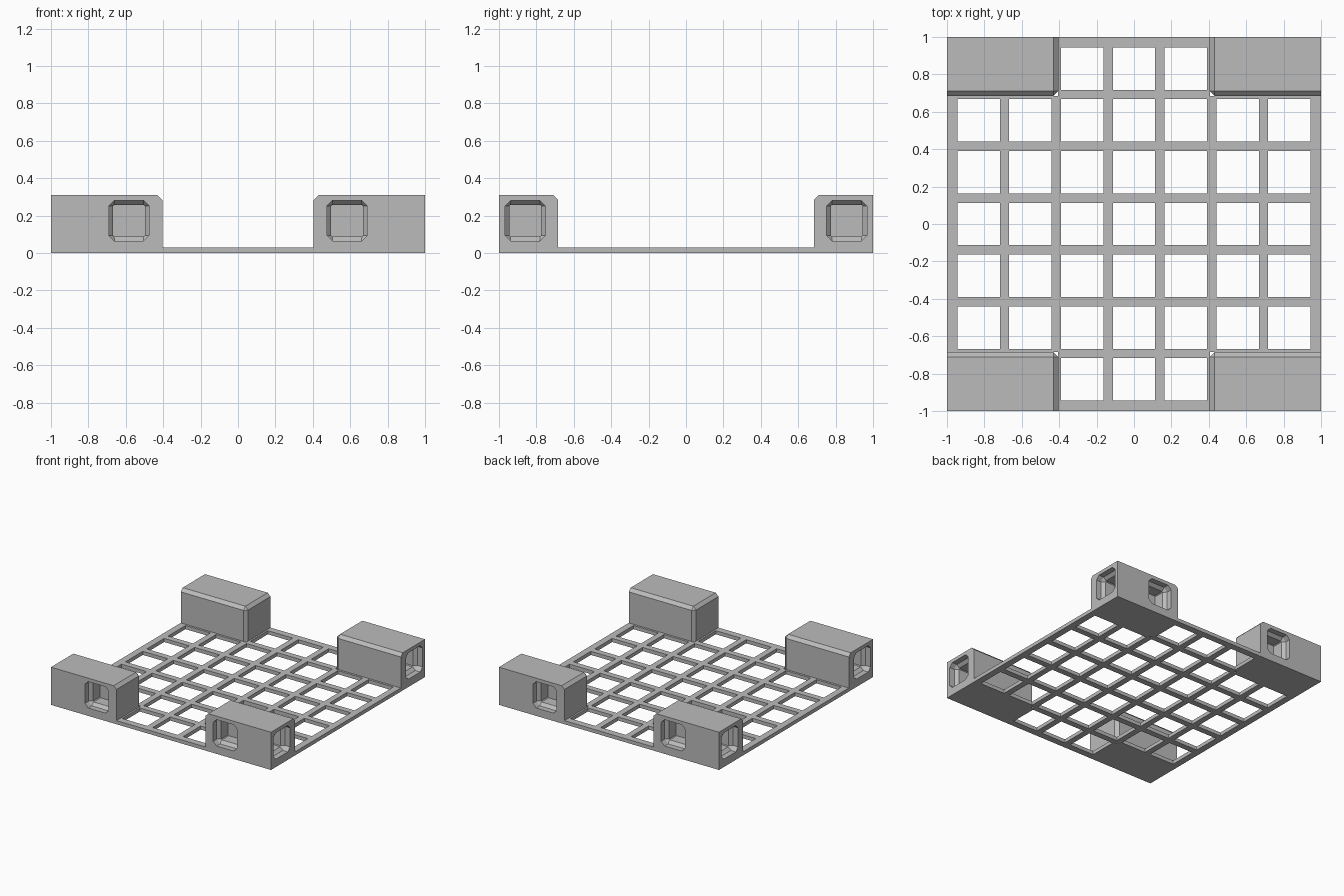
import bpy, bmesh
from mathutils import Matrix, Vector

old = bpy.data.objects.get("Cube")
if old:
    bpy.data.objects.remove(old)

PLATE, HEIGHT = 0.03, 0.31       # thickness of the lattice, height of the corners
BX, BY = 0.405, 0.685            # inner limits of the corner blocks
PITCH, HALF = 0.277, 0.1135      # lattice spacing and half opening

grey = bpy.data.materials.new("light_grey")
grey.use_nodes = True
colour = (0.5, 0.5, 0.5, 1)
grey.diffuse_color = colour
grey.node_tree.nodes["Principled BSDF"].inputs["Base Color"].default_value = colour


def make_object(name, bm):
    mesh = bpy.data.meshes.new(name)
    bm.to_mesh(mesh)
    bm.free()
    mesh.materials.append(grey)
    obj = bpy.data.objects.new(name, mesh)
    bpy.context.collection.objects.link(obj)
    return obj


# Lattice plate: square openings, with the four corners left to the blocks
def is_opening(v):
    return any(abs(v - k * PITCH) < HALF for k in range(-3, 4))


def grid_lines(limit):
    edges = [k * PITCH + s * HALF for k in range(-3, 4) for s in (-1, 1)]
    return sorted(edges + [-1, 1, -limit, limit])


bm = bmesh.new()
xs, ys = grid_lines(BX), grid_lines(BY)
for x0, x1 in zip(xs, xs[1:]):
    for y0, y1 in zip(ys, ys[1:]):
        cx, cy = (x0 + x1) / 2, (y0 + y1) / 2
        in_corner = abs(cx) > BX and abs(cy) > BY
        if in_corner or (is_opening(cx) and is_opening(cy)):
            continue
        bm.faces.new([bm.verts.new((x, y, 0)) for x, y in
                      ((x0, y0), (x1, y0), (x1, y1), (x0, y1))])
bmesh.ops.remove_doubles(bm, verts=bm.verts, dist=0.0001)
top = bmesh.ops.extrude_face_region(bm, geom=bm.faces[:], use_keep_orig=True)["geom"]
bmesh.ops.translate(bm, vec=(0, 0, PLATE),
                    verts=[g for g in top if isinstance(g, bmesh.types.BMVert)])
bmesh.ops.recalc_face_normals(bm, faces=bm.faces)
bmesh.ops.dissolve_limit(bm, angle_limit=0.01, verts=bm.verts, edges=bm.edges)
make_object("lattice_plate", bm)


# Socket cutter: octagonal mouth tapering to a square recess
def socket_cutter(name, centre, inward):
    bm = bmesh.new()
    inward = Vector(inward)
    side = inward.cross(Vector((0, 0, 1)))
    rings = []
    for depth, half, cut in ((-0.02, 0.108, 0.03), (0.045, 0.108, 0.03),
                             (0.07, 0.085, 0.006), (0.16, 0.085, 0.006)):
        ring, k = [], half - cut
        for a, b in ((k, half), (half, k), (half, -k), (k, -half),
                     (-k, -half), (-half, -k), (-half, k), (-k, half)):
            ring.append(bm.verts.new(Vector(centre) + inward * depth
                                     + side * a + Vector((0, 0, b))))
        rings.append(ring)
    for r0, r1 in zip(rings, rings[1:]):
        for i in range(8):
            j = (i + 1) % 8
            bm.faces.new((r0[i], r0[j], r1[j], r1[i]))
    bm.faces.new(rings[0])
    bm.faces.new(rings[-1])
    bmesh.ops.recalc_face_normals(bm, faces=bm.faces)
    obj = make_object(name, bm)
    obj.hide_render = True
    return obj


# Corner block with chamfered inner edges
bm = bmesh.new()
size = Vector((1 - BX, 1 - BY, HEIGHT))
middle = Vector(((1 + BX) / 2, (1 + BY) / 2, HEIGHT / 2))
bmesh.ops.create_cube(bm, size=1,
                      matrix=Matrix.Translation(middle) @ Matrix.Diagonal((*size, 1)))


def is_inner(edge):
    flags = [all(abs(v.co[axis] - value) < 0.001 for v in edge.verts)
             for axis, value in ((0, BX), (1, BY), (2, HEIGHT))]
    return sum(flags) == 2


bmesh.ops.bevel(bm, geom=[e for e in bm.edges if is_inner(e)], offset=0.025,
                segments=1, affect='EDGES')
block = make_object("corner_block", bm)

cutters = [socket_cutter("end_socket_cutter", (0.583, 1, 0.173), (0, -1, 0)),
           socket_cutter("side_socket_cutter", (1, 0.86, 0.173), (-1, 0, 0))]
for cutter in cutters:
    mod = block.modifiers.new("socket", 'BOOLEAN')
    mod.operation, mod.object, mod.solver = 'DIFFERENCE', cutter, 'EXACT'
depsgraph = bpy.context.evaluated_depsgraph_get()
carved = bpy.data.meshes.new_from_object(block.evaluated_get(depsgraph))
for helper in cutters + [block]:
    bpy.data.objects.remove(helper)

# Mirror the carved block to all four corners
for sx, x_name in ((-1, "right"), (1, "left")):
    for sy, y_name in ((-1, "front"), (1, "back")):
        bm = bmesh.new()
        bm.from_mesh(carved)
        bmesh.ops.transform(bm, matrix=Matrix.Diagonal((sx, sy, 1, 1)), verts=bm.verts)
        if sx * sy < 0:
            bmesh.ops.reverse_faces(bm, faces=bm.faces)
        for face in bm.faces:
            face.material_index = 0
        make_object(f"{y_name}_{x_name}_corner_block", bm)
bpy.data.meshes.remove(carved)
